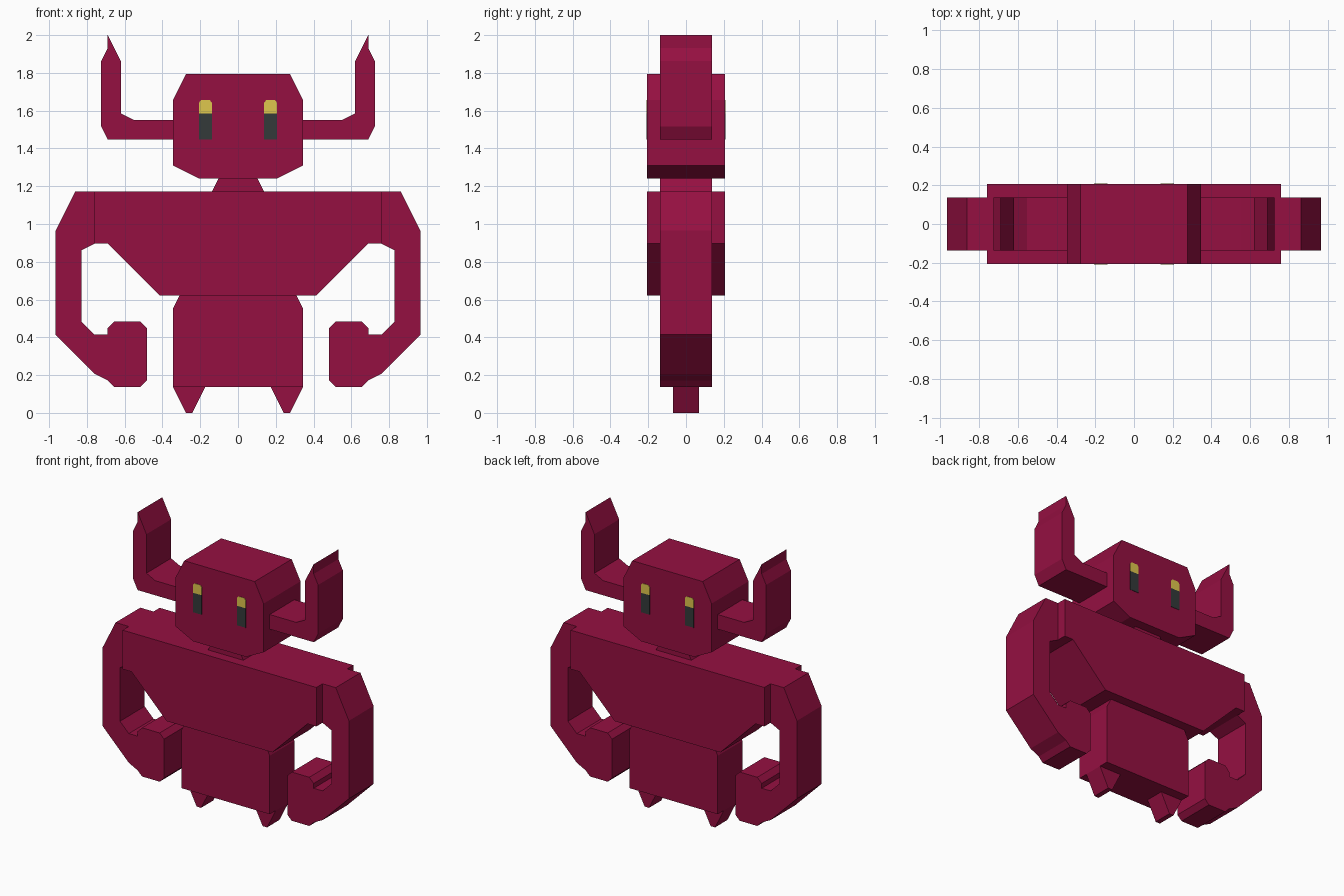
import bpy, bmesh

if "Cube" in bpy.data.objects:
    bpy.data.objects.remove(bpy.data.objects["Cube"])

U = 1 / 29  # the model sits on a grid 58 steps tall


def material(name, rgb):
    m = bpy.data.materials.new(name)
    m.diffuse_color = (*rgb, 1)
    m.use_nodes = True
    m.node_tree.nodes["Principled BSDF"].inputs["Base Color"].default_value = m.diffuse_color
    return m


CRIMSON = material("crimson", (0.300, 0.0050, 0.053))
YELLOW = material("eye_yellow", (0.740, 0.570, 0.075))
DARK = material("eye_dark", (0.034, 0.042, 0.042))


def slab(name, profile, y0, y1, mat):
    """Extrude an x-z profile (grid steps) from y0 to y1."""
    bm = bmesh.new()
    face = bm.faces.new([bm.verts.new((x * U, y0 * U, z * U)) for x, z in profile])
    ext = bmesh.ops.extrude_face_region(bm, geom=[face])
    verts = [v for v in ext["geom"] if isinstance(v, bmesh.types.BMVert)]
    bmesh.ops.translate(bm, verts=verts, vec=(0, (y1 - y0) * U, 0))
    bmesh.ops.recalc_face_normals(bm, faces=bm.faces)
    mesh = bpy.data.meshes.new(name)
    bm.to_mesh(mesh)
    bm.free()
    mesh.materials.append(mat)
    obj = bpy.data.objects.new(name, mesh)
    bpy.context.collection.objects.link(obj)
    return obj


def centred(name, half, depth):
    """Symmetric part from the right half of its outline, bottom to top."""
    outline = half + [(-x, z) for x, z in reversed(half)]
    slab(name, outline, -depth, depth, CRIMSON)


def pair(name, profile, y0, y1, mat):
    """The same part on the right and, mirrored, on the left."""
    for side, s in (("right", 1), ("left", -1)):
        slab(f"{side}_{name}", [(s * x, z) for x, z in profile], y0, y1, mat)


# Central body parts
centred("head", [(6, 36), (10, 38), (10, 48), (8, 52)], 6)
centred("neck", [(4, 34), (3, 36)], 4)
centred("chest", [(12, 18), (20, 26), (22, 26), (22, 34)], 6)
centred("belly", [(10, 4), (10, 16), (9, 18)], 4)

# Horns, bent upward with a pointed tip
pair("horn", [(10, 42), (20, 42), (21, 44), (21, 54), (20, 56), (20, 58),
              (18, 54), (18, 46), (16, 45), (10, 45)], -4, 4, CRIMSON)

# Arms, curling inward to the fists
pair("arm", [(22, 34), (25, 34), (28, 28), (28, 12), (22, 6), (20, 5),
             (19, 4), (15, 4), (14, 5), (14, 13), (15, 14), (19, 14),
             (20, 13), (20, 12), (22, 12), (24, 14), (24, 25), (22, 26)],
     -4, 4, CRIMSON)

# Pointed feet
pair("foot", [(5, 4), (7, 0), (8, 0), (10, 4)], -2, 2, CRIMSON)

# Two-tone eyes, thin plates on the front and the back of the head
for where, y in (("front", -6), ("back", 6)):
    pair(f"{where}_eye_lower", [(4, 42), (6, 42), (6, 46), (4, 46)],
         y - 0.08, y + 0.08, DARK)
    pair(f"{where}_eye_upper", [(4, 46), (6, 46), (6, 47.6), (5.7, 48),
                                (4.3, 48), (4, 47.6)], y - 0.08, y + 0.08, YELLOW)
